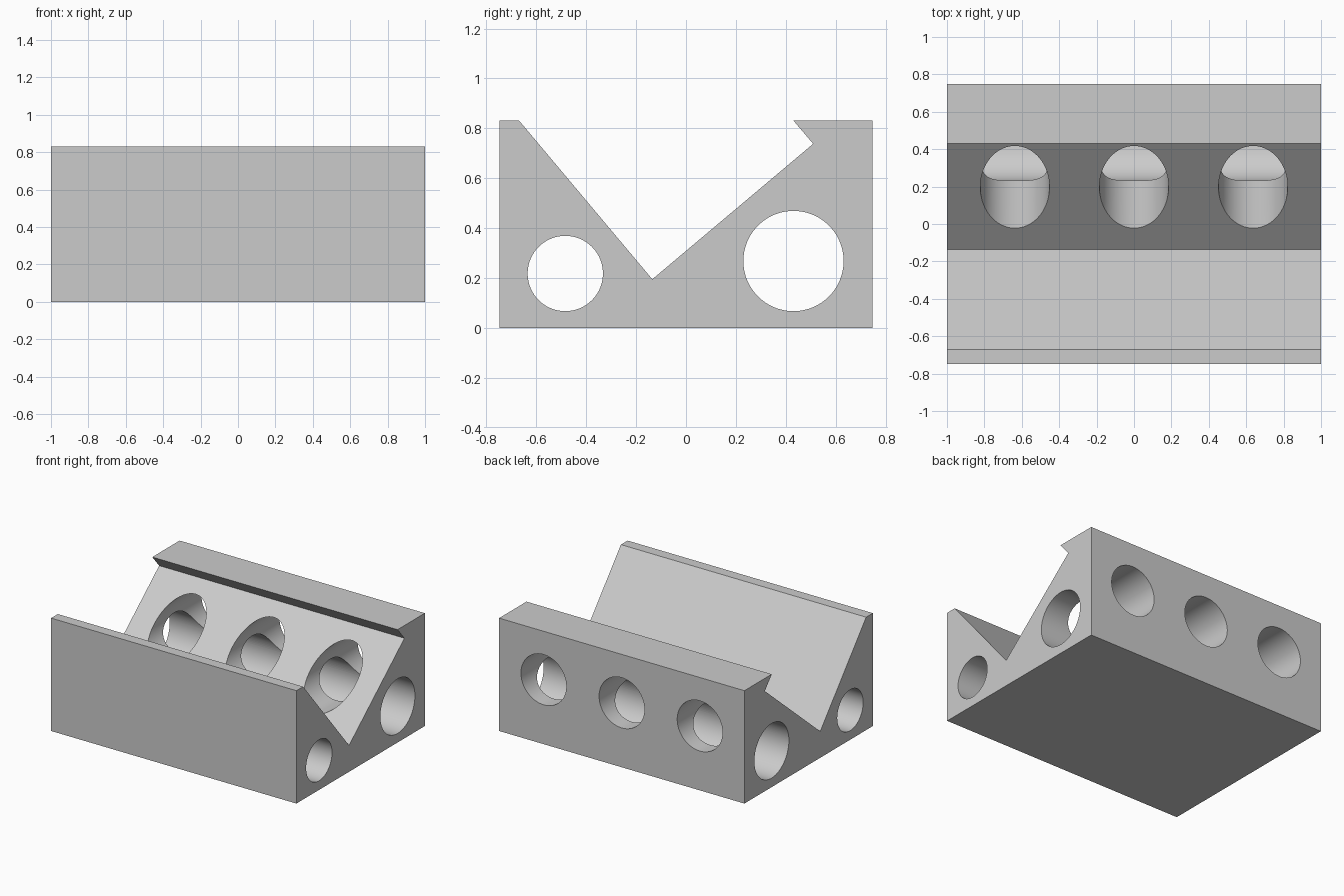
import bpy
import bmesh
import math
from mathutils import Matrix

cube = bpy.data.objects.get("Cube")
if cube:
    bpy.data.objects.remove(cube, do_unlink=True)

HALF_X = 1.0
HALF_Y = 0.748
HEIGHT = 0.832

# Single neutral grey
grey = bpy.data.materials.new("light grey")
grey.use_nodes = True
colour = (0.6, 0.6, 0.6, 1)
grey.diffuse_color = colour
grey.node_tree.nodes["Principled BSDF"].inputs["Base Color"].default_value = colour


def make_object(name, bm):
    bmesh.ops.recalc_face_normals(bm, faces=bm.faces)
    mesh = bpy.data.meshes.new(name)
    bm.to_mesh(mesh)
    bm.free()
    mesh.materials.append(grey)
    obj = bpy.data.objects.new(name, mesh)
    bpy.context.collection.objects.link(obj)
    return obj


def extruded_profile(name, points):
    """Extrude a (y, z) outline across the full width."""
    bm = bmesh.new()
    face = bm.faces.new([bm.verts.new((-HALF_X, y, z)) for y, z in points])
    new = bmesh.ops.extrude_face_region(bm, geom=[face])["geom"]
    verts = [v for v in new if isinstance(v, bmesh.types.BMVert)]
    bmesh.ops.translate(bm, verts=verts, vec=(2 * HALF_X, 0, 0))
    return make_object(name, bm)


def drill(body, axis, centre, radius, length):
    """Cut a round hole through the body along the given axis."""
    turn = Matrix.Rotation(math.pi / 2, 4, "Y" if axis == "X" else "X")
    bm = bmesh.new()
    bmesh.ops.create_cone(bm, cap_ends=True, segments=96, radius1=radius,
                          radius2=radius, depth=length,
                          matrix=Matrix.Translation(centre) @ turn)
    cutter = make_object("hole_cutter", bm)
    cutter.hide_render = True
    mod = body.modifiers.new("hole", "BOOLEAN")
    mod.operation = "DIFFERENCE"
    mod.solver = "EXACT"
    mod.object = cutter
    bpy.context.view_layer.objects.active = body
    bpy.ops.object.modifier_apply(modifier=mod.name)
    bpy.data.objects.remove(cutter, do_unlink=True)


# Block with a V-shaped trough and an overhanging lip at the back
block = extruded_profile("trough_block", [
    (-HALF_Y, 0), (HALF_Y, 0), (HALF_Y, HEIGHT), (0.43, HEIGHT),
    (0.51, 0.738), (-0.135, 0.195), (-0.67, HEIGHT), (-HALF_Y, HEIGHT)])

# Long holes running side to side
drill(block, "X", (0, -0.484, 0.218), 0.151, 3)
drill(block, "X", (0, 0.431, 0.268), 0.201, 3)

# Three holes from the back wall into the trough
for x in (-0.637, 0, 0.637):
    drill(block, "Y", (x, 0.4, 0.475), 0.185, 1)

# Smooth bores, crisp edges
bpy.ops.object.select_all(action="DESELECT")
block.select_set(True)
bpy.context.view_layer.objects.active = block
bpy.ops.object.shade_smooth_by_angle(angle=math.radians(25))
